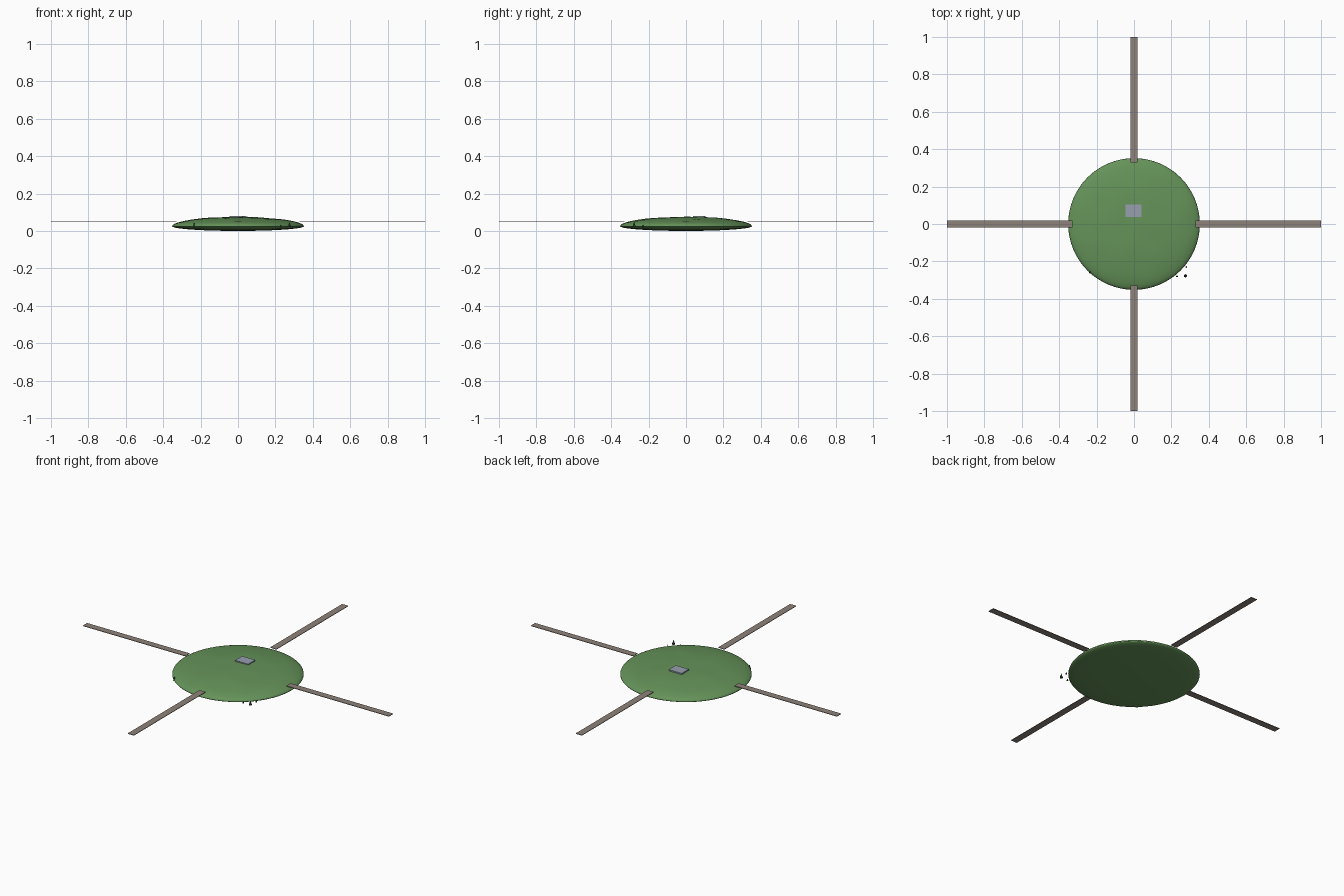
import bpy, bmesh, math
from mathutils import Matrix, Vector, noise

default = bpy.data.objects.get("Cube")
if default:
    bpy.data.objects.remove(default, do_unlink=True)


def material(name, rgb):
    mat = bpy.data.materials.new(name)
    mat.use_nodes = True
    mat.diffuse_color = (*rgb, 1)
    mat.node_tree.nodes["Principled BSDF"].inputs["Base Color"].default_value = (*rgb, 1)
    return mat


grass = material("grass green", (0.13, 0.29, 0.10))
path_grey = material("warm path grey", (0.27, 0.225, 0.195))
stone = material("blue grey stone", (0.31, 0.35, 0.43))
leaf = material("dark leaf green", (0.03, 0.08, 0.03))


def finish(name, bm, mat):
    bmesh.ops.recalc_face_normals(bm, faces=bm.faces)
    mesh = bpy.data.meshes.new(name)
    bm.to_mesh(mesh)
    bm.free()
    mesh.materials.append(mat)
    obj = bpy.data.objects.new(name, mesh)
    bpy.context.collection.objects.link(obj)
    return obj


def box(name, size, centre, mat, angle=0):
    bm = bmesh.new()
    bmesh.ops.create_cube(bm, size=1)
    bm.transform(Matrix.Rotation(angle, 4, "Z") @ Matrix.Translation(centre)
                 @ Matrix.Diagonal((*size, 1)))
    return finish(name, bm, mat)


# Island: a flattened ball, taller above its rim than below, gently uneven on top
RIM_Z, RISE, DROP, RADIUS = 0.025, 0.05, 0.025, 0.352
bm = bmesh.new()
bmesh.ops.create_uvsphere(bm, u_segments=64, v_segments=32, radius=1)
for v in bm.verts:
    up = v.co.z
    bump = 0.003 * noise.noise(Vector((v.co.x * 3, v.co.y * 3, 0))) * max(up, 0)
    v.co = (v.co.x * RADIUS, v.co.y * RADIUS,
            RIM_Z + up * (RISE if up > 0 else DROP) + bump)
island = finish("island", bm, grass)
for poly in island.data.polygons:
    poly.use_smooth = True

# Four straight paths reaching out from the rim
INNER, OUTER = 0.33, 1.0
for i, side in enumerate(("left", "back", "right", "front")):
    box(side + "_path", (OUTER - INNER, 0.04, 0.003),
        ((INNER + OUTER) / 2, 0, 0.05), path_grey, i * math.pi / 2)

# Stone slab near the middle
box("stone_slab", (0.085, 0.066, 0.014), (-0.002, 0.07, 0.073), stone)

# Tiny shrubs around the rim
shrubs = [(0.275, -0.277, 0.009, 0.027), (0.28, -0.23, 0.005, 0.014),
          (0.23, -0.28, 0.005, 0.014), (-0.235, -0.257, 0.008, 0.024)]
for i, (x, y, radius, height) in enumerate(shrubs):
    bm = bmesh.new()
    bmesh.ops.create_cone(bm, cap_ends=True, segments=6, radius1=radius,
                          radius2=0, depth=height)
    bm.transform(Matrix.Translation((x, y, 0.022 + height / 2)))
    finish(f"shrub_{i + 1}", bm, leaf)
